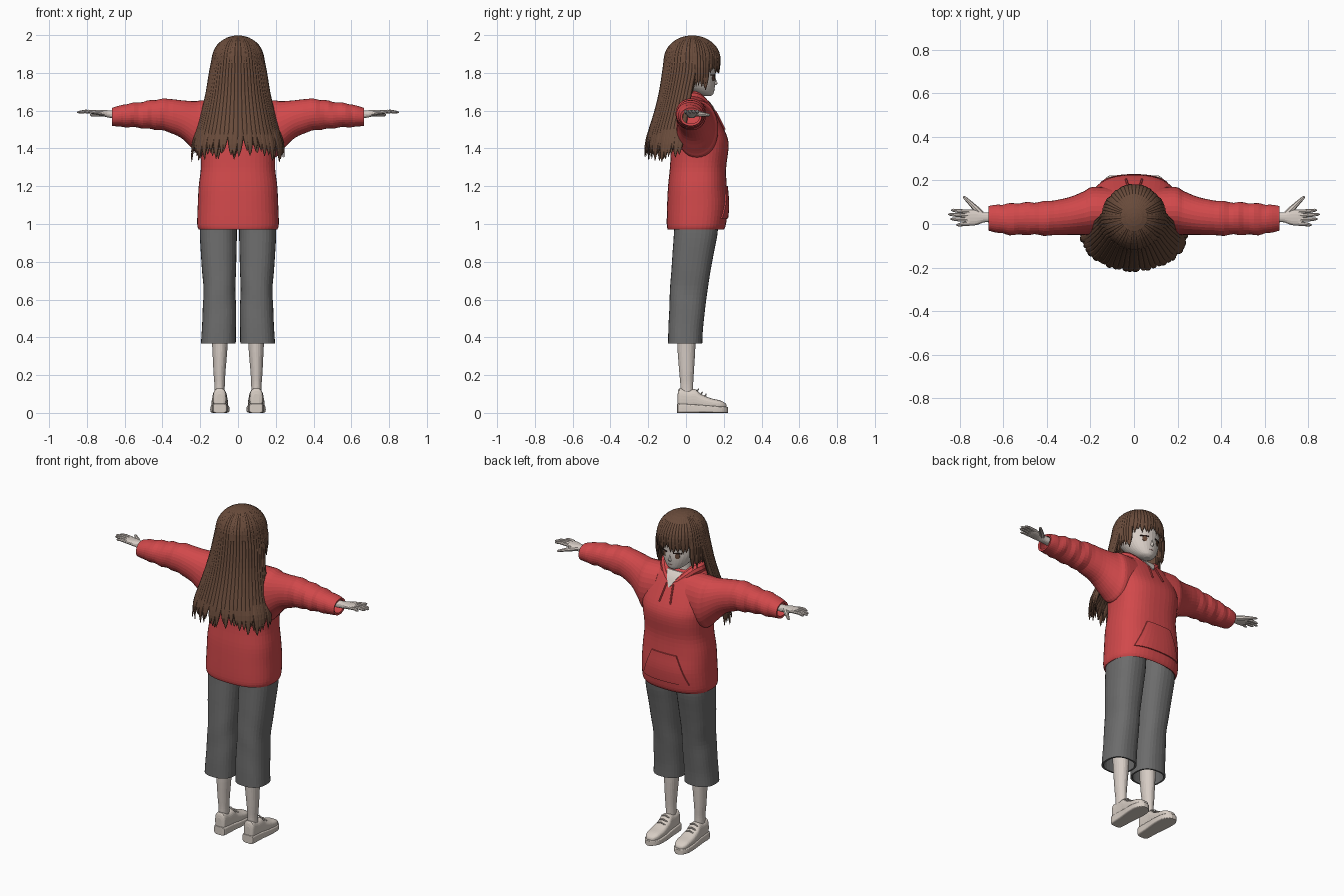
import bpy, bmesh, random
from math import sin, cos, pi, radians, sqrt
from mathutils import Vector

random.seed(4)
cube = bpy.data.objects.get("Cube")
if cube:
    bpy.data.objects.remove(cube, do_unlink=True)
parts = []


def material(name, rgb):
    m = bpy.data.materials.new(name)
    m.use_nodes = True
    m.diffuse_color = (*rgb, 1)
    m.node_tree.nodes["Principled BSDF"].inputs["Base Color"].default_value = (*rgb, 1)
    return m


RED = material("red fabric", (.64, .066, .07))
GREY = material("grey fabric", (.15, .15, .15))
SKIN = material("pale skin", (.68, .61, .56))
SHOE = material("cream shoe", (.68, .61, .55))
HAIR = material("brown hair", (.14, .07, .043))
DARK = material("dark lash", (.03, .015, .012))
LIP = material("muted lip", (.42, .2, .18))


def build(name, strips, mat, caps=True, closed=True, thick=0):
    """Skin each strip of cross-sections into one object."""
    bm = bmesh.new()
    for rings in strips:
        vs = [[bm.verts.new(p) for p in r] for r in rings]
        n = len(vs[0])
        for a, b in zip(vs, vs[1:]):
            for i in range(n if closed else n - 1):
                j = (i + 1) % n
                bm.faces.new((a[i], a[j], b[j], b[i]))
        if caps and closed:
            bm.faces.new(vs[0])
            bm.faces.new(vs[-1])
    bmesh.ops.recalc_face_normals(bm, faces=bm.faces[:])
    me = bpy.data.meshes.new(name)
    bm.to_mesh(me)
    bm.free()
    me.materials.append(mat)
    ob = bpy.data.objects.new(name, me)
    bpy.context.collection.objects.link(ob)
    if thick:
        mod = ob.modifiers.new("cloth thickness", 'SOLIDIFY')
        mod.thickness, mod.offset = thick, -1
    parts.append(ob)
    return ob


def spline(rows, k=4):
    """Smooth curve through the rows."""
    out = []
    for i in range(len(rows) - 1):
        a, b, c, d = (rows[min(max(i + o, 0), len(rows) - 1)] for o in (-1, 0, 1, 2))
        for s in range(k):
            t = s / k
            out.append([.5 * (2*q + (r-p)*t + (2*p-5*q+4*r-w)*t*t + (3*q-p-3*r+w)*t**3)
                        for p, q, r, w in zip(a, b, c, d)])
    return out + [list(rows[-1])]


def ring(axis, row, power=2.0, n=32, fold=None):
    """Superellipse across an axis; row = position, then bounds of the other two axes."""
    pos, a0, a1, b0, b1 = row
    pts = []
    for i in range(n):
        t = 2 * pi * i / n
        f = fold(pos, t) if fold else 1
        u, v = (abs(q) ** (2 / power) * (1 if q > 0 else -1) * f for q in (cos(t), sin(t)))
        p = [(a0 + a1) / 2 + u * (a1 - a0) / 2, (b0 + b1) / 2 + v * (b1 - b0) / 2]
        p.insert(axis, pos)
        pts.append(Vector(p))
    return pts


def loft(axis, rows, power=2.0, n=32, fold=None):
    return [ring(axis, r, power, n, fold) for r in spline(rows)]


def tube(points, radii, n=10):
    pts = [Vector(p) for p in points]
    rings = []
    for i, (p, r) in enumerate(zip(pts, radii)):
        t = (pts[min(i + 1, len(pts) - 1)] - pts[max(i - 1, 0)]).normalized()
        s = t.cross(Vector((0, 0, 1)) if abs(t.z) < .9 else Vector((0, 1, 0))).normalized()
        u = s.cross(t)
        rings.append([p + r * (s * cos(2*pi*k/n) + u * sin(2*pi*k/n)) for k in range(n)])
    return rings


def flip(strips, s):
    return [[[Vector((p.x * s, p.y, p.z)) for p in r] for r in rings] for rings in strips]


def front_y(rows, power, x, z):
    """Front surface of a vertical loft."""
    for a, b in zip(rows, rows[1:]):
        if a[0] <= z <= b[0]:
            t = (z - a[0]) / (b[0] - a[0])
            _, x0, x1, y0, y1 = (p + (q - p) * t for p, q in zip(a, b))
            u = min(abs(x - (x0 + x1) / 2) / ((x1 - x0) / 2), 1)
            return (y0 + y1) / 2 + (y1 - y0) / 2 * (1 - u ** power) ** (1 / power)
    return rows[-1][4]


def patch(name, base, power, span, z0, z1, off, mat, n=10):
    """Thin plate following the front; span(z) gives its x limits."""
    grid = []
    for j in range(n + 1):
        z = z0 + (z1 - z0) * j / n
        a, b = span(z)
        xs = [a + (b - a) * i / n for i in range(n + 1)]
        grid.append([Vector((x, front_y(base, power, x, z) + off, z)) for x in xs])
    back = [[p - Vector((0, off + .003, 0)) for p in r] for r in grid]
    # wrap front and back into a closed band
    build(name, [[f + b[::-1] for f, b in zip(grid, back)]], mat)


# hooded top: body, hem and collar
TP = 2.5
torso_rows = [(z, -h, h, a, b) for z, h, a, b in (
    (.97, .208, -.097, .2), (1.0, .216, -.102, .212), (1.1, .213, -.1, .222), (1.2, .208, -.095, .215),
    (1.3, .196, -.085, .213), (1.4, .2, -.08, .225), (1.46, .205, -.075, .219), (1.53, .205, -.07, .187),
    (1.6, .185, -.06, .15), (1.64, .15, -.05, .125), (1.67, .095, -.03, .09))]
torso_s = spline(torso_rows)
build("hoodie_body", [loft(2, torso_rows, TP, 48)], RED, caps=False, thick=.01)
hood = []
for i in range(41):
    t = 2 * pi * i / 40
    c = max(0, cos(t))
    hood.append((.105 * sin(t) * (1 - .25 * c), .03 + .1 * cos(t), 1.675 - .085 * c * c))
build("hood_collar", [tube(hood, [.033 - .01 * max(0, cos(2*pi*i/40)) for i in range(41)])], RED)
build("hood_back", [loft(2, [(1.5, -.03, .03, -.09, -.07), (1.54, -.1, .1, -.115, -.03),
                             (1.62, -.12, .12, -.125, 0), (1.69, -.1, .1, -.1, .01)])], RED)
patch("neck_opening", torso_s, TP, lambda z: (-(z - 1.575) * .6, (z - 1.575) * .6), 1.58, 1.66, .006, SKIN)
patch("front_pocket", torso_s, TP, lambda z: (-.15 + (z - 1.04) * .42, .15 - (z - 1.04) * .42),
      1.03, 1.2, .007, RED)


def crease(x, a):
    k = min(1, max(0, (x - .33) / .1)) * (1 if x < .61 else .3)
    return 1 + .045 * k * sin(x * 80 + 1.5 * sin(a)) + .02 * k * sin(x * 37 + 2 * a)


def baggy(z, a):
    return 1 + .015 * sin(z * 26 + 2 * a) * max(0, 1 - abs(z - .62) / .22)


# paired clothing and limbs
sleeve = [(.1, -.05, .165, 1.36, 1.655), (.19, -.05, .17, 1.35, 1.655), (.23, -.05, .15, 1.385, 1.65),
          (.3, -.05, .122, 1.455, 1.655), (.39, -.052, .105, 1.492, 1.664), (.48, -.05, .1, 1.505, 1.65),
          (.57, -.048, .092, 1.512, 1.64), (.62, -.042, .09, 1.515, 1.628), (.668, -.03, .082, 1.52, 1.615)]
trouser = [(.368, .012, .196, -.095, .086), (.45, .011, .191, -.093, .09), (.55, .011, .186, -.089, .102),
           (.65, .013, .183, -.084, .113), (.75, .011, .19, -.078, .13), (.85, .008, .197, -.071, .148),
           (.95, .006, .202, -.064, .167), (1.04, .006, .2, -.06, .172)]
shin = [(.08, .07, .125, -.03, .04), (.15, .07, .125, -.03, .038), (.22, .066, .13, -.036, .042),
        (.36, .055, .137, -.046, .05), (.55, .05, .15, -.05, .055)]
sole = [(-.047, .075, .117, 0, .045), (-.036, .058, .134, 0, .05), (.04, .053, .138, 0, .046),
        (.12, .046, .146, 0, .04), (.18, .05, .145, 0, .035), (.21, .068, .13, 0, .033), (.223, .088, .112, 0, .03)]
upper = [(-.044, .08, .112, .03, .1), (-.034, .064, .13, .02, .13), (.01, .06, .133, .02, .122),
         (.05, .058, .135, .02, .125), (.08, .055, .138, .02, .1), (.13, .052, .141, .02, .078),
         (.18, .056, .139, .02, .066), (.207, .072, .125, .02, .052), (.215, .088, .11, .02, .04)]
palm = [(.64, .005, .055, 1.56, 1.6), (.685, .008, .053, 1.563, 1.602), (.72, -.004, .064, 1.573, 1.603),
        (.76, -.008, .066, 1.58, 1.603), (.775, -.002, .06, 1.584, 1.6)]
for s, side in ((1, "left"), (-1, "right")):
    build(side + "_sleeve", flip([loft(0, sleeve, 2.1, 32, crease)], s), RED, caps=False, thick=.012)
    build(side + "_trouser_leg", flip([loft(2, trouser, 2.4, 32, baggy)], s), GREY, caps=False, thick=.01)
    build(side + "_lower_leg", flip([loft(2, shin, 2, 24)], s), SKIN)
    build(side + "_shoe_sole", flip([loft(1, sole, 6, 32)], s), SHOE)
    build(side + "_shoe_upper", flip([loft(1, upper, 2.8, 32)], s), SHOE)
    laces = [tube([(.07, y, z - .006), (.096, y + .006, z + .004), (.122, y, z - .006)], [.004] * 3, 6)
             for y, z in ((.06, .122), (.08, .105), (.1, .094))]
    build(side + "_shoe_laces", flip(laces, s), SHOE)
    # hand: palm, four fingers and thumb
    fingers = [loft(0, palm, 2.4, 16)]
    for y0, y1, tip in ((.056, .063, .84), (.038, .044, .853), (.019, .023, .843), (.001, -.004, .816)):
        mid = (.765 + tip) / 2
        fingers.append(tube([(.755, y0, 1.593), (mid, (y0 + y1) / 2, 1.596), (tip - .01, y1, 1.592),
                             (tip, y1, 1.591)], [.01, .009, .007, .002], 8))
    fingers.append(tube([(.69, .035, 1.585), (.725, .07, 1.583), (.755, .1, 1.58), (.778, .122, 1.577),
                         (.783, .127, 1.576)], [.014, .014, .01, .007, .002], 8))
    build(side + "_hand", flip(fingers, s), SKIN)
    # drawstring
    zs = [1.6 - .02 * i for i in range(6)]
    xs = [.022 + .003 * i for i in range(6)]
    cord = tube([(x, front_y(torso_s, TP, x, z) + .004, z) for x, z in zip(xs, zs)], [.005] * 6, 6)
    build(side + "_drawstring", flip([cord], s), RED)

# head, neck and face
head_rows = [(z, -h, h, a, b) for z, h, a, b in (
    (1.677, .018, .09, .13), (1.69, .046, .05, .145), (1.72, .076, 0, .152), (1.76, .097, -.04, .156),
    (1.8, .108, -.07, .155), (1.86, .114, -.085, .157), (1.92, .095, -.06, .135), (1.965, .04, 0, .08))]
head_s = spline(head_rows)
build("head", [loft(2, head_rows)], SKIN)
build("neck", [loft(2, [(1.58, -.06, .06, -.04, .1), (1.64, -.046, .046, -.03, .07),
                        (1.74, -.044, .044, -.03, .06)])], SKIN)
build("nose", [loft(2, [(1.735, -.006, .006, .145, .157), (1.743, -.009, .009, .14, .167),
                        (1.755, -.006, .006, .14, .163), (1.775, -.003, .003, .14, .156)], 2, 12)], SKIN)
for s, side in ((1, "left"), (-1, "right")):
    def eye(z, s=s):
        w = .011 * sqrt(max(0, 1 - ((z - 1.772) / .017) ** 2)) + .001
        return s * .044 - w, s * .044 + w
    patch(side + "_iris", head_s, 2, eye, 1.756, 1.788, .002, HAIR)
    patch(side + "_upper_lash", head_s, 2, lambda z, s=s: (s * .044 - .022, s * .044 + .022),
          1.786, 1.792, .004, DARK)
patch("mouth", head_s, 2, lambda z: (-.012, .012), 1.712, 1.715, .002, LIP)

# hair cap and locks
CY, CZ, RX, RY, RZ = .033, 1.86, .128, .14, .138
cap = [(CZ + RZ * sin(a), -RX * cos(a), RX * cos(a), CY - RY * cos(a), CY + RY * cos(a))
       for a in (radians(3 + 8.6 * i) for i in range(11))]
build("hair_cap", [[ring(2, r, 2, 48) for r in cap]], HAIR)
# height, half width, centre y, depth
fall = spline([(1.87, .13, .033, .141), (1.8, .144, .028, .145), (1.7, .16, .008, .141), (1.6, .183, -.012, .145),
               (1.5, .21, -.03, .158), (1.42, .238, -.04, .172), (1.32, .25, -.05, .172)], 3)
over = [(CZ + RZ * sin(a), RX * cos(a) + .002, CY, RY * cos(a) + .002)
        for a in (radians(84 - 9 * i) for i in range(9))]


def lock(angle, tip, wide, depth=1.0, hang=False):
    """Flat tapering strand from the crown to the tip height."""
    prof = [r for r in over + fall if r[0] > tip + .008]
    if hang:
        prof = [(z, min(h, .138), CY, min(d, .143)) for z, h, c, d in prof]
    prof.append((tip, *prof[-1][1:]))
    sway = random.uniform(-.05, .05)
    rings = []
    for z, h, c, d in prof:
        k = min(1, max(0, (z - tip) / (.12 if not hang else .07)))
        a = angle + sway * (1 - k)
        out = Vector((sin(a) * d, -cos(a) * h, 0)).normalized()
        along = Vector((out.y, -out.x, 0))
        m = depth if z < 1.85 else 1
        p = Vector((h * sin(a) * m, c - d * cos(a) * m, z))
        w = wide * h * (.04 + .96 * k ** .6)
        t = .011 * (.15 + .85 * k) * min(1, h / .1)
        rings.append([p + along * w * cos(q) + out * t * sin(q) for q in (2 * pi * i / 10 for i in range(10))])
    return rings


def sweep(count, lo, hi, tips, wide, **kw):
    return [lock(radians(lo + (hi - lo) * i / (count - 1)), random.uniform(*tips), wide, **kw)
            for i in range(count)]


build("back_hair_outer", sweep(30, -94, 94, (1.325, 1.39), .092), HAIR)
build("back_hair_inner", sweep(22, -88, 88, (1.34, 1.46), .11, depth=.9), HAIR)
build("fringe", sweep(15, 126, 234, (1.795, 1.825), .13, hang=True), HAIR)
for lo, hi, side in ((92, 122, "left"), (238, 268, "right")):
    build(side + "_side_locks", sweep(6, lo, hi, (1.685, 1.73), .1, hang=True), HAIR)

# smooth shading with crisp edges
for ob in bpy.context.view_layer.objects:
    ob.select_set(ob in parts)
bpy.context.view_layer.objects.active = parts[0]
bpy.ops.object.shade_smooth_by_angle(angle=radians(45))
